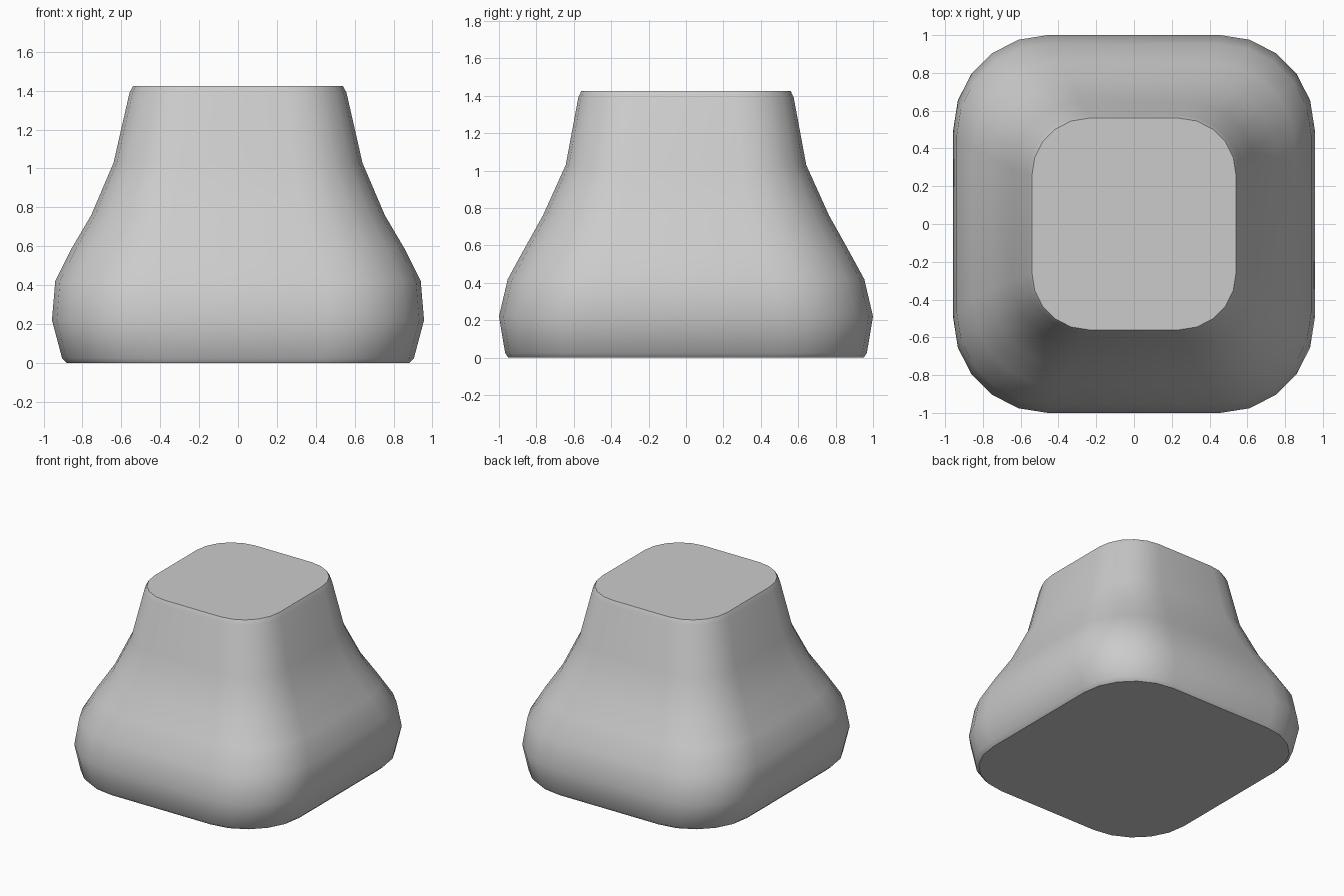
import bpy, bmesh, math

cube = bpy.data.objects.get("Cube")
if cube:
    bpy.data.objects.remove(cube, do_unlink=True)

grey = bpy.data.materials.new("plain grey")
grey.use_nodes = True
colour = (0.6, 0.6, 0.6, 1)
grey.diffuse_color = colour
grey.node_tree.nodes["Principled BSDF"].inputs["Base Color"].default_value = colour

# Cross-sections: half width, half depth, corner radius, height
SECTIONS = [
    (0.88, 0.95, 0.45, 0.0),
    (0.905, 0.967, 0.46, 0.025),
    (0.957, 1.0, 0.5, 0.22),
    (0.94, 0.953, 0.49, 0.42),
    (0.855, 0.86, 0.46, 0.59),
    (0.755, 0.765, 0.42, 0.76),
    (0.64, 0.643, 0.35, 1.03),
    (0.558, 0.576, 0.31, 1.39),
    (0.54, 0.56, 0.30, 1.425),
]
STEPS = 5


def rounded_ring(bm, half_x, half_y, radius, z):
    """One rounded rectangle of vertices, going anticlockwise."""
    ring = []
    for corner, (sx, sy) in enumerate([(1, 1), (-1, 1), (-1, -1), (1, -1)]):
        for i in range(STEPS + 1):
            a = (corner + i / STEPS) * math.pi / 2
            ring.append(bm.verts.new((sx * (half_x - radius) + radius * math.cos(a),
                                      sy * (half_y - radius) + radius * math.sin(a), z)))
    return ring


# Tapered body lofted through the sections, closed at both ends
bm = bmesh.new()
rings = [rounded_ring(bm, *s) for s in SECTIONS]
for low, high in zip(rings, rings[1:]):
    for i in range(len(low)):
        j = (i + 1) % len(low)
        bm.faces.new((low[i], low[j], high[j], high[i]))
bm.faces.new(rings[-1])
bm.faces.new(rings[0][::-1])
mesh = bpy.data.meshes.new("tapered_body")
bm.to_mesh(mesh)
bm.free()
mesh.materials.append(grey)

body = bpy.data.objects.new("tapered_body", mesh)
bpy.context.collection.objects.link(body)
bpy.ops.object.select_all(action='DESELECT')
body.select_set(True)
bpy.context.view_layer.objects.active = body
bpy.ops.object.shade_smooth_by_angle(angle=math.radians(35))
